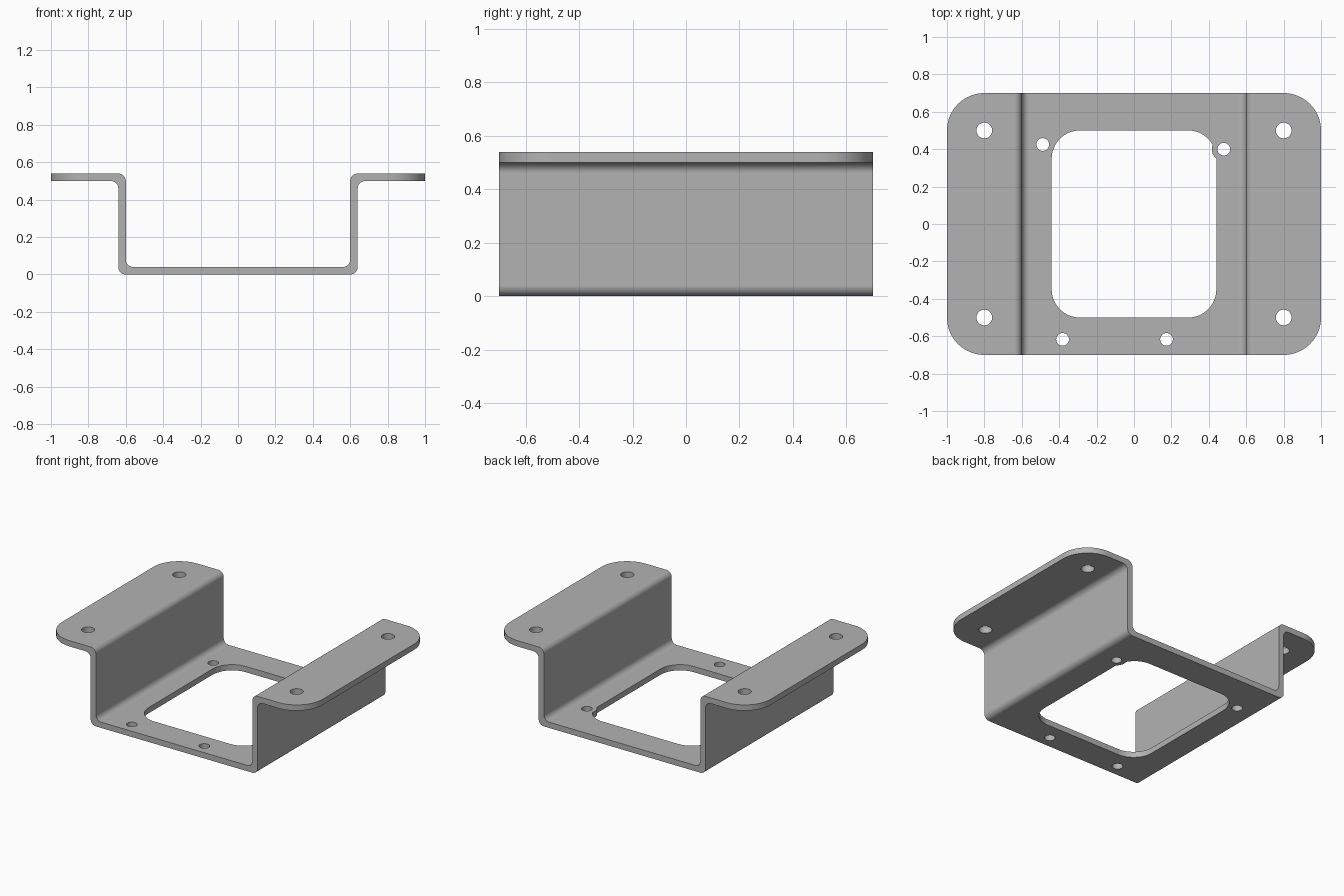
import bpy
import bmesh
from math import sin, cos, pi, radians
from mathutils import Vector

cube = bpy.data.objects.get("Cube")
if cube:
    bpy.data.objects.remove(cube, do_unlink=True)

T = 0.04        # sheet thickness
H = 0.54        # overall height
WALL = 0.6      # inner face of each wall


def fillet(corners, steps=10):
    """Round each (x, y, radius) corner of a closed outline."""
    out = []
    n = len(corners)
    for i, (x, y, r) in enumerate(corners):
        p = Vector((x, y))
        if r == 0:
            out.append(p)
            continue
        a = (Vector(corners[i - 1][:2]) - p).normalized()
        b = (Vector(corners[(i + 1) % n][:2]) - p).normalized()
        centre = p + (a + b) * r
        for k in range(steps + 1):
            t = k / steps * pi / 2
            out.append(centre - b * r * cos(t) - a * r * sin(t))
    return out


def prism(name, outline, to_3d, depth):
    """Extrude a flat outline along a depth vector."""
    bm = bmesh.new()
    face = bm.faces.new([bm.verts.new(to_3d(p)) for p in outline])
    grown = bmesh.ops.extrude_face_region(bm, geom=[face])["geom"]
    moved = [v for v in grown if isinstance(v, bmesh.types.BMVert)]
    bmesh.ops.translate(bm, verts=moved, vec=depth)
    bmesh.ops.recalc_face_normals(bm, faces=bm.faces)
    mesh = bpy.data.meshes.new(name)
    bm.to_mesh(mesh)
    bm.free()
    obj = bpy.data.objects.new(name, mesh)
    bpy.context.collection.objects.link(obj)
    return obj


def upright(name, outline, low=-0.1, high=0.7):
    return prism(name, outline, lambda p: (p.x, p.y, low), (0, 0, high - low))


def rounded_rect(hx, hy, r):
    return fillet([(-hx, -hy, r), (hx, -hy, r), (hx, hy, r), (-hx, hy, r)], 16)


def circle(x, y, r, n=32):
    return [Vector((x + r * cos(2 * pi * k / n), y + r * sin(2 * pi * k / n)))
            for k in range(n)]


def boolean(target, tool, operation):
    mod = target.modifiers.new("cut", "BOOLEAN")
    mod.operation = operation
    mod.solver = "EXACT"
    mod.object = tool
    bpy.context.view_layer.objects.active = target
    bpy.ops.object.modifier_apply(modifier=mod.name)
    bpy.data.objects.remove(tool, do_unlink=True)


# Bent sheet: half of the hat-shaped section, mirrored into a closed outline
lower = [(WALL + T, 0, T), (WALL + T, H - T, T), (1.05, H - T, 0)]
upper = [(1.05, H, 0), (WALL, H, T), (WALL, T, T)]
right_half = lower + upper
left_half = [(-x, z, r) for x, z, r in reversed(right_half)]
bracket = prism("bracket", fillet(right_half + left_half),
                lambda p: (p.x, -0.75, p.y), (0, 1.5, 0))

# Rounded outer corners of the flanges
boolean(bracket, upright("outer_trim", rounded_rect(1.0, 0.7, 0.2)), "INTERSECT")

# Large floor opening, leaving a rim around the two rear holes
rear_holes = [(-0.488, 0.425), (0.48, 0.4)]
front_holes = [(-0.382, -0.617), (0.174, -0.617)]
opening = upright("opening_cutter", rounded_rect(0.44, 0.5, 0.15), -0.1, 0.3)
for x, y in rear_holes:
    boolean(opening, upright("rim", circle(x, y, 0.064), -0.2, 0.4), "DIFFERENCE")
boolean(bracket, opening, "DIFFERENCE")

# Floor holes and flange mounting holes
for x, y in rear_holes + front_holes:
    boolean(bracket, upright("floor_hole", circle(x, y, 0.034), -0.1, 0.3), "DIFFERENCE")
for x in (-0.8, 0.8):
    for y in (-0.5, 0.5):
        boolean(bracket, upright("flange_hole", circle(x, y, 0.042), 0.3), "DIFFERENCE")

# Plain grey metal
grey = bpy.data.materials.new("grey_metal")
grey.use_nodes = True
colour = (0.45, 0.45, 0.45, 1)
grey.diffuse_color = colour
grey.node_tree.nodes["Principled BSDF"].inputs["Base Color"].default_value = colour
bracket.data.materials.clear()
bracket.data.materials.append(grey)

# Smooth bends with crisp cut edges and flat panels
bpy.ops.object.select_all(action="DESELECT")
bracket.select_set(True)
bpy.context.view_layer.objects.active = bracket
bpy.ops.object.shade_smooth_by_angle(angle=radians(30))
weighted = bracket.modifiers.new("flat_panels", "WEIGHTED_NORMAL")
weighted.keep_sharp = True
